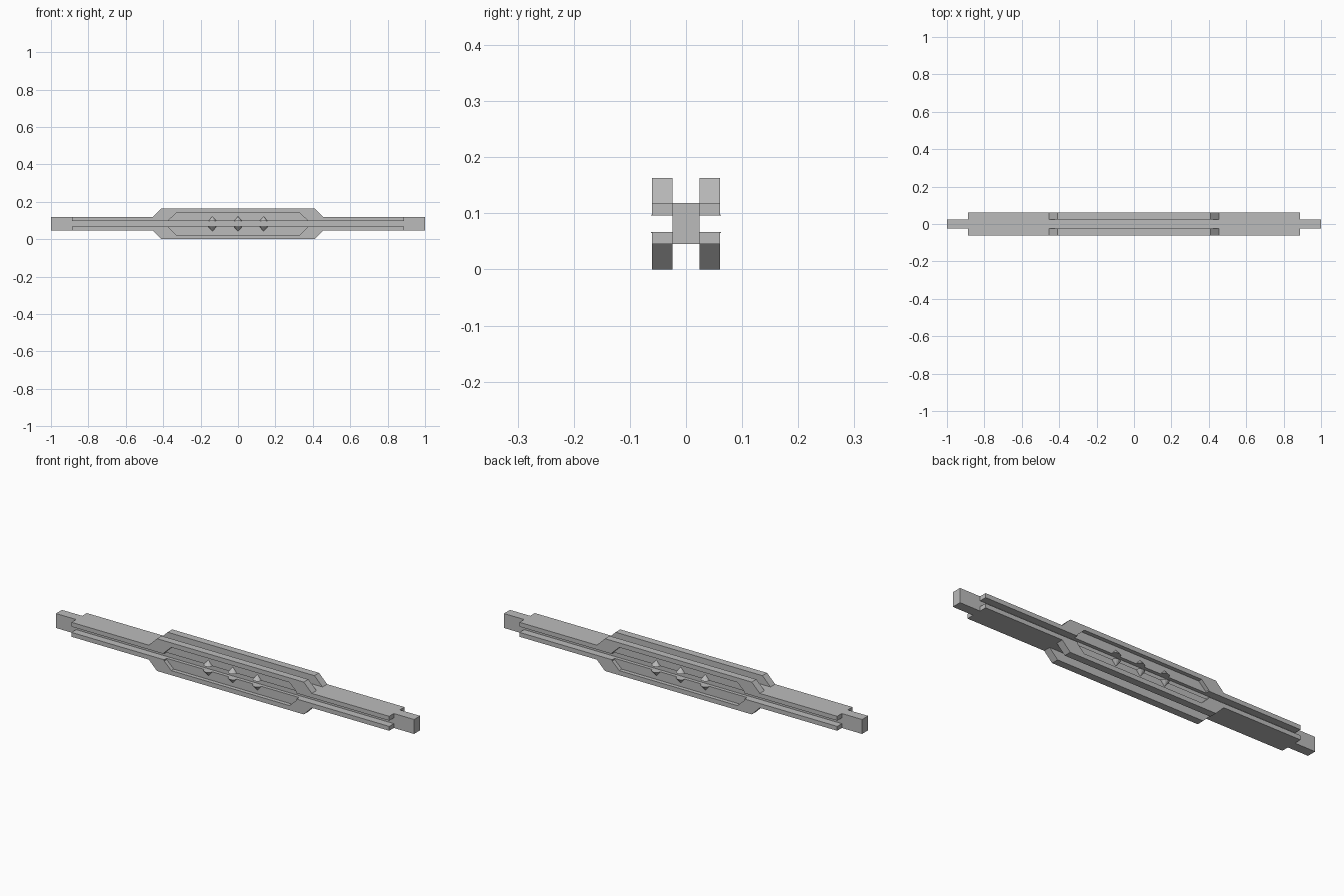
import bpy, bmesh, math

if "Cube" in bpy.data.objects:
    bpy.data.objects.remove(bpy.data.objects["Cube"])

H = 0.163          # total height; everything mirrors about half of it
CORE, FLOOR, FACE = 0.024, 0.041, 0.061   # depths from the centre plane

grey = bpy.data.materials.new("mid_grey")
grey.diffuse_color = (0.5, 0.5, 0.5, 1)
grey.use_nodes = True
grey.node_tree.nodes["Principled BSDF"].inputs["Base Color"].default_value = grey.diffuse_color


def finish(name, bm):
    bmesh.ops.recalc_face_normals(bm, faces=bm.faces)
    me = bpy.data.meshes.new(name)
    bm.to_mesh(me)
    bm.free()
    me.materials.append(grey)
    ob = bpy.data.objects.new(name, me)
    bpy.context.collection.objects.link(ob)
    return ob


def slab(name, pts, y0, y1):
    """Extrude an x/z outline from y0 to y1."""
    bm = bmesh.new()
    f = bm.faces.new([bm.verts.new((x, y0, z)) for x, z in pts])
    new = bmesh.ops.extrude_face_region(bm, geom=[f])["geom"]
    bmesh.ops.translate(bm, vec=(0, y1 - y0, 0),
                        verts=[v for v in new if isinstance(v, bmesh.types.BMVert)])
    return finish(name, bm)


def symmetric(right):
    """Complete an outline from its right half."""
    return right + [(-x, z) for x, z in reversed(right)]


# Central beam running the full length
slab("core_beam", [(-1, 0.045), (1, 0.045), (1, 0.118), (-1, 0.118)], -CORE, CORE)

# Side rail that swells into a framed flange, and the floor of its recess
rail = symmetric([(0.41, H), (0.455, 0.118), (0.887, 0.118), (0.887, 0.096),
                  (0.37, 0.096), (0.37, 0.102), (0.33, 0.14)])
floor = symmetric([(0.33, 0.14), (0.37, 0.102), (0.37, 0.096)])

for side, s in (("front", -1), ("back", 1)):
    for level, up in (("upper", True), ("lower", False)):
        def flip(pts):
            return [(x, z if up else H - z) for x, z in pts]
        slab(f"{side}_{level}_rail", flip(rail), s * CORE, s * FACE)
        slab(f"{side}_{level}_recess_floor", flip(floor), s * CORE, s * FLOOR)

        # Three small cones standing away from the slot
        bm = bmesh.new()
        for x in (-0.137, 0, 0.137):
            r = bmesh.ops.create_cone(bm, cap_ends=True, segments=12,
                                      radius1=0.023, radius2=0, depth=0.026)
            for v in r["verts"]:
                z = v.co.z + 0.109
                v.co = (v.co.x + x, v.co.y + s * 0.04, z if up else H - z)
        finish(f"{side}_{level}_cones", bm)
